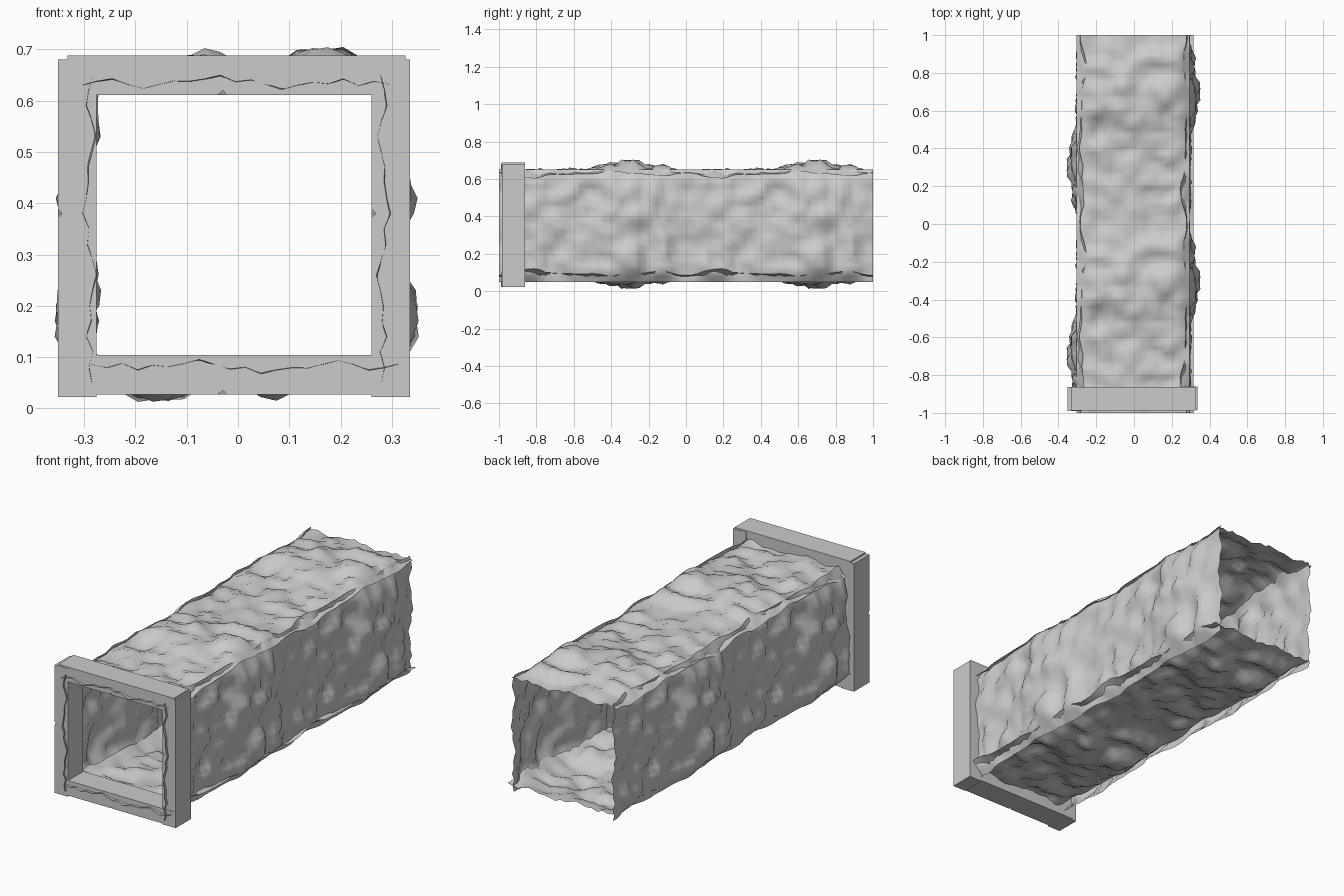
import bpy, bmesh, math
from mathutils import Vector, noise

if "Cube" in bpy.data.objects:
    bpy.data.objects.remove(bpy.data.objects["Cube"])

# Rock profile at the tunnel mouth: (across, outward height)
MOUTH = [(-.305, .63), (-.25, .645), (-.19, .622), (-.12, .64), (-.08, .637), (-.04, .652),
         (0, .635), (.03, .642), (.08, .62), (.14, .637), (.17, .63), (.2, .645), (.24, .627),
         (.27, .64), (.3, .63)]
# Height of the sheet edge along one repeating tile
EDGE = [(0, .638), (.08, .612), (.14, .6), (.2, .595), (.26, .618), (.33, .622), (.45, .625),
        (.52, .622), (.6, .638), (.7, .615), (.76, .624), (.82, .612), (.9, .61), (1, .638)]


def lookup(table, x):
    for (x0, y0), (x1, y1) in zip(table, table[1:]):
        if x <= x1:
            return y0 + (y1 - y0) * (x - x0) / (x1 - x0)
    return table[-1][1]


def gauss(x, w):
    return math.exp(-(x / w) ** 2)


def ring_noise(u, t, f, seed):
    # noise that repeats along the tunnel, slightly slanted
    a, r = 2 * math.pi * (t + u * .25), f / (2 * math.pi)
    return noise.noise(Vector((u * f * .8 + seed, r * math.cos(a), r * math.sin(a))))


def height(u, t):
    edge = min(1, max(0, (.305 - abs(u)) / .06))
    h = .642 + .03 * ring_noise(u, t, 8, 11) + .032 * ring_noise(u, t, 18, 27)
    # broad swelling with two knobs on it
    h += .034 * gauss(t - .7, .15) + .03 * gauss(t - .7, .09) * (
        gauss(u + .04, .06) + gauss(u - .14, .06))
    if h > .69:
        h = .69 + .028 * math.tanh((h - .69) / .028)
    h = lookup(EDGE, t) * (1 - edge) + h * edge
    k = gauss(min(t, 1 - t), .06)
    return h * (1 - k) + lookup(MOUTH, u) * k


def rock_sheet(name, place, nu=20, nt=32):
    bm = bmesh.new()
    rows = []
    for j in range(2 * nt + 1):
        y = -1 + j / nt
        t = (j % nt) / nt
        rows.append([bm.verts.new(place(u, y, height(u, t)))
                     for u in (-.305 + .6 * i / nu for i in range(nu + 1))])
    for a, b in zip(rows, rows[1:]):
        for i in range(nu):
            bm.faces.new((a[i], a[i + 1], b[i + 1], b[i])).smooth = True
    me = bpy.data.meshes.new(name)
    bm.to_mesh(me)
    bm.free()
    bpy.context.collection.objects.link(bpy.data.objects.new(name, me))


# Four rock sheets: one surface turned around the tunnel axis
rock_sheet("rock_ceiling", lambda u, y, h: (u, y, h))
rock_sheet("rock_floor", lambda u, y, h: (.01 - u, y, .717 - h))
rock_sheet("rock_wall_right", lambda u, y, h: (h - .352, y, .345 - u))
rock_sheet("rock_wall_left", lambda u, y, h: (.347 - h, -y, .345 - u))


# Timber frame at the mouth, each beam with a small chip in its edge
def box(name, lo, hi):
    bm = bmesh.new()
    bmesh.ops.create_cube(bm, size=1)
    for v in bm.verts:
        v.co = [lo[k] + (v.co[k] + .5) * (hi[k] - lo[k]) for k in range(3)]
    me = bpy.data.meshes.new(name)
    bm.to_mesh(me)
    bm.free()
    ob = bpy.data.objects.new(name, me)
    bpy.context.collection.objects.link(ob)
    return ob


def beam(name, lo, hi, chip):
    ob = box(name, lo, hi)
    cut = box(f"{name}_chip_cutter", (-.006,) * 3, (.006,) * 3)
    cut.location, cut.rotation_euler = chip, (.6, .78, .5)
    cut.hide_render = True
    cut.hide_set(True)
    mod = ob.modifiers.new("chip", 'BOOLEAN')
    mod.operation, mod.object, mod.solver = 'DIFFERENCE', cut, 'EXACT'


for side, x, y in (("left", -.351, -.989), ("right", .26, -.985)):
    beam(f"frame_post_{side}", (x, y, .022), (x + .075, y + .125, .68), (x, y, .38))
for part, z in (("top", .611), ("bottom", .027)):
    beam(f"frame_beam_{part}", (-.332, -.987, z), (.326, -.862, z + .077), (-.03, -.987, z))
